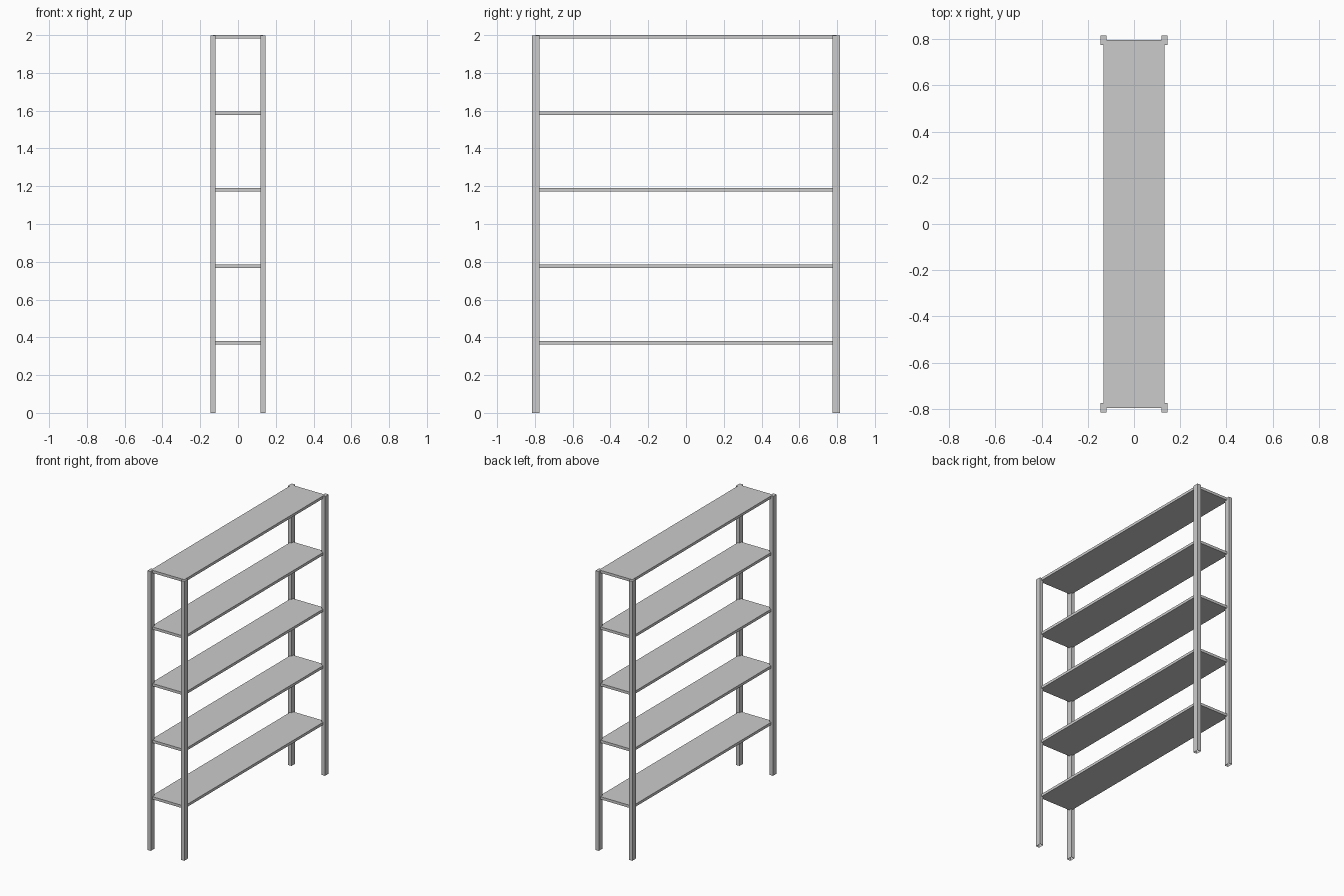
import bpy
import bmesh

if "Cube" in bpy.data.objects:
    bpy.data.objects.remove(bpy.data.objects["Cube"])


def box(name, x, y, z, open_bottom=False):
    """Box from (min, max) ranges, optionally without its bottom face."""
    bm = bmesh.new()
    bmesh.ops.create_cube(bm, size=1)
    for v in bm.verts:
        v.co = [r[0] if c < 0 else r[1] for c, r in zip(v.co, (x, y, z))]
    if open_bottom:
        bm.normal_update()
        down = [f for f in bm.faces if f.normal.z < -0.5]
        bmesh.ops.delete(bm, geom=down, context='FACES_ONLY')
    mesh = bpy.data.meshes.new(name)
    bm.to_mesh(mesh)
    bm.free()
    obj = bpy.data.objects.new(name, mesh)
    bpy.context.collection.objects.link(obj)
    return obj


# Four corner posts, open at the foot
for sx, side in ((-1, "left"), (1, "right")):
    for sy, end in ((-1, "front"), (1, "back")):
        x = sorted((sx * 0.119, sx * 0.146))
        y = sorted((sy * 0.775, sy * 0.816))
        box(f"{end}_{side}_post", x, y, (0, 1.998), open_bottom=True)

# Five evenly spaced shelves let into the posts
for i in range(5):
    top = 2.0 - i * 0.405
    box(f"shelf_{5 - i}", (-0.132, 0.132), (-0.796, 0.796), (top - 0.019, top))
